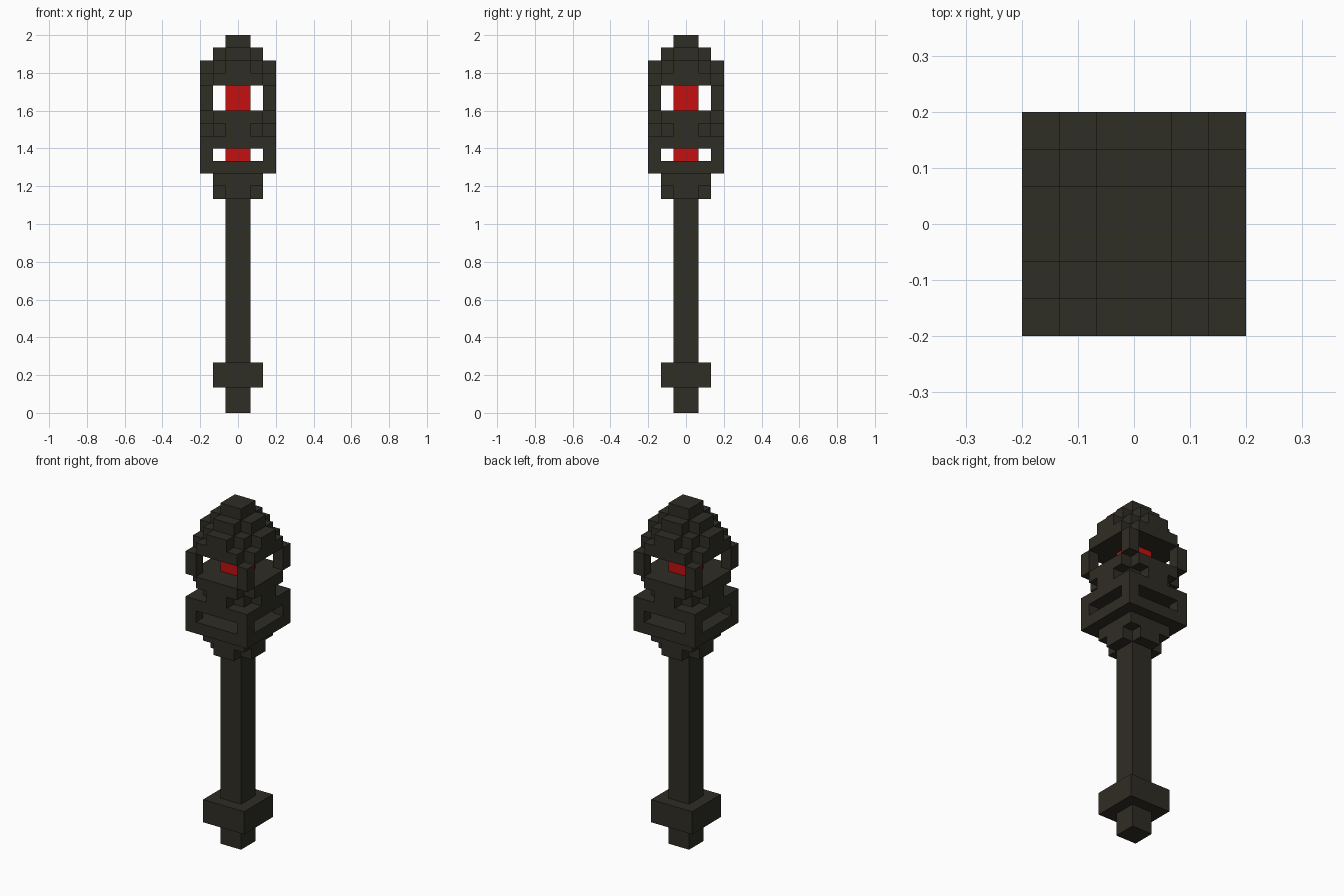
import bpy
import bmesh

if "Cube" in bpy.data.objects:
    bpy.data.objects.remove(bpy.data.objects["Cube"], do_unlink=True)

U = 2 / 30  # one block of the grid


def make_material(name, color):
    mat = bpy.data.materials.new(name)
    mat.use_nodes = True
    mat.diffuse_color = color
    mat.node_tree.nodes["Principled BSDF"].inputs["Base Color"].default_value = color
    return mat


dark = make_material("dark_olive_iron", (0.028, 0.026, 0.018, 1))
red = make_material("glowing_red", (0.55, 0.005, 0.005, 1))


def prism(name, outline, z0, z1, mat=dark):
    """Extrude a closed outline, given in blocks, from z0 to z1."""
    bm = bmesh.new()
    base = bm.faces.new([bm.verts.new((x * U, y * U, z0 * U)) for x, y in outline])
    top = bmesh.ops.extrude_face_region(bm, geom=[base])["geom"]
    verts = [v for v in top if isinstance(v, bmesh.types.BMVert)]
    bmesh.ops.translate(bm, vec=(0, 0, (z1 - z0) * U), verts=verts)
    bmesh.ops.recalc_face_normals(bm, faces=bm.faces)
    mesh = bpy.data.meshes.new(name)
    bm.to_mesh(mesh)
    bm.free()
    mesh.materials.append(mat)
    obj = bpy.data.objects.new(name, mesh)
    bpy.context.collection.objects.link(obj)
    return obj


def four_way(corner):
    """Repeat one corner's outline around the vertical axis."""
    outline = []
    for _ in range(4):
        outline += corner
        corner = [(-y, x) for x, y in corner]
    return outline


def square(a):
    return four_way([(a, a)])


def notched(a):
    """Square with one block missing at each corner."""
    return four_way([(a, a - 1), (a - 1, a - 1), (a - 1, a)])


stepped = four_way([(3, 1), (2, 1), (2, 2), (1, 2), (1, 3)])

# Handle
prism("pommel", square(1), 0, 2)
prism("lower_collar", square(2), 2, 4)
prism("shaft", square(1), 4, 17)

# Head, from the bottom up
prism("head_neck", notched(2), 17, 18)
prism("head_socket", square(2), 18, 19)
prism("lower_cage_floor", square(3), 19, 20)
prism("lower_ember", square(1), 20, 21, red)
prism("lower_cage_roof", square(3), 21, 22)
prism("middle_step", stepped, 22, 23)
prism("upper_cage_floor", notched(3), 23, 24)
prism("upper_ember", square(1), 24, 26, red)
prism("upper_cage_roof", notched(3), 26, 27)
prism("dome_step", stepped, 27, 28)
prism("dome_crown", notched(2), 28, 29)
prism("dome_tip", square(1), 29, 30)

# Corner posts of both cages
for level, z0, z1 in (("lower", 20, 21), ("upper", 24, 26)):
    for sx, side in ((1, "left"), (-1, "right")):
        for sy, end in ((-1, "front"), (1, "back")):
            post = [(2, 2), (3, 2), (3, 3), (2, 3)]
            prism(f"{level}_post_{end}_{side}",
                  [(sx * x, sy * y) for x, y in post], z0, z1)
